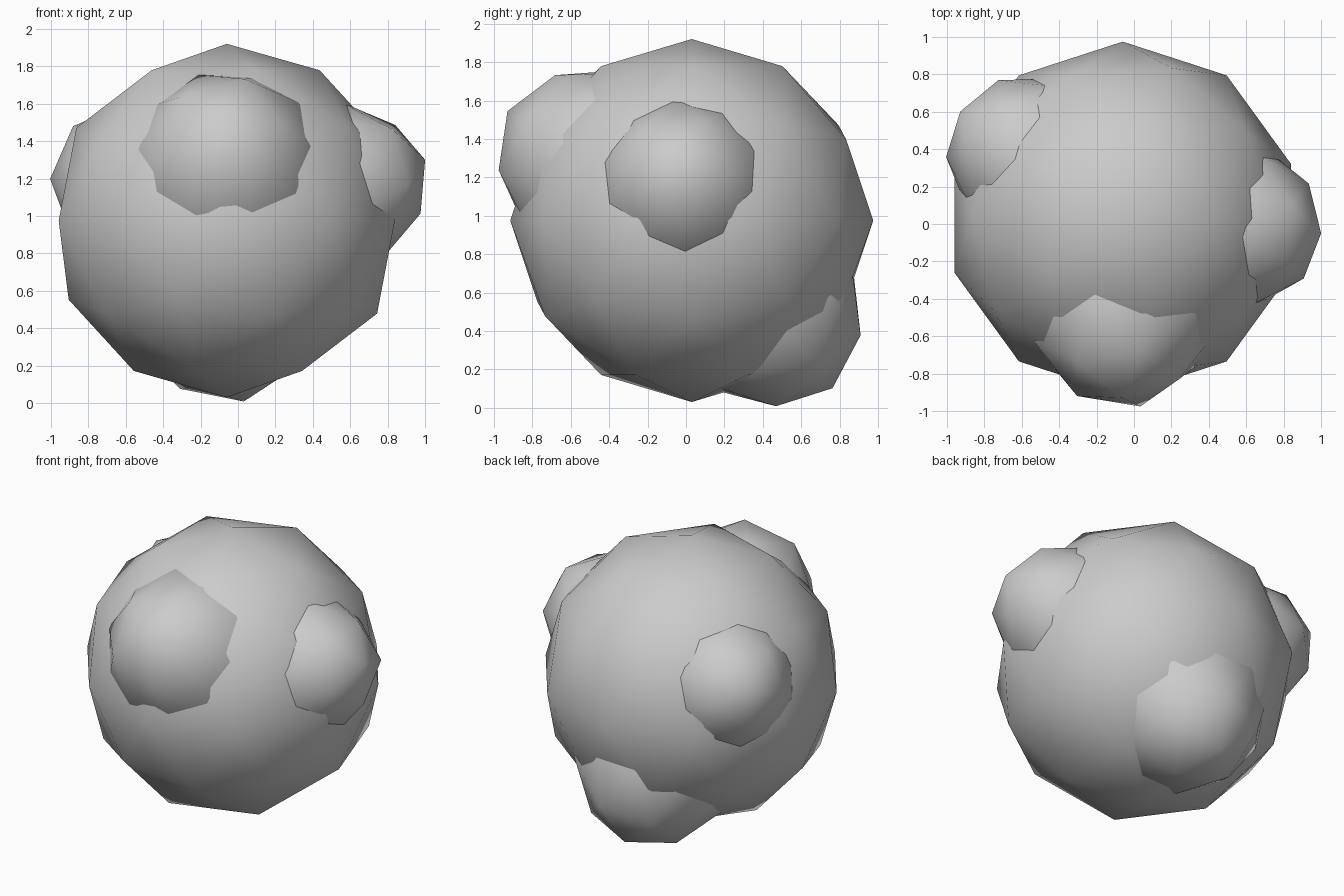
import bpy
from math import radians, sin, cos
from mathutils import Vector

if "Cube" in bpy.data.objects:
    bpy.data.objects.remove(bpy.data.objects["Cube"])

CENTRE = Vector((-0.06, 0.03, 0.975))


def ball(name, location):
    """Smooth-shaded low-poly icosphere of unit radius."""
    bpy.ops.mesh.primitive_ico_sphere_add(subdivisions=2, radius=1, location=location)
    obj = bpy.context.object
    obj.name = name
    bpy.ops.object.shade_smooth()
    return obj


# main round body
body = ball("body", CENTRE)
body.scale = (0.945,) * 3

# bumps: name, azimuth, elevation, tip distance from body centre, width radius, length radius
bumps = [
    ("right_bump", -4.3, 17.0, 1.112, 0.51, 0.73),
    ("front_bump", -90.0, 30.7, 1.116, 0.575, 0.785),
    ("left_bump", 146.7, 18.3, 1.095, 0.497, 0.70),
    ("lower_back_bump", 90.8, -50.0, 1.140, 0.575, 0.79),
]

# each bump is a stretched ball pointing straight out of the body
for name, az, el, tip, width, length in bumps:
    a, e = radians(az), radians(el)
    out = Vector((cos(e) * cos(a), cos(e) * sin(a), sin(e)))
    bump = ball(name, CENTRE + out * (tip - length))
    bump.rotation_mode = 'QUATERNION'
    bump.rotation_quaternion = Vector((0, 0, 1)).rotation_difference(out)
    bump.scale = (width, width, length)
